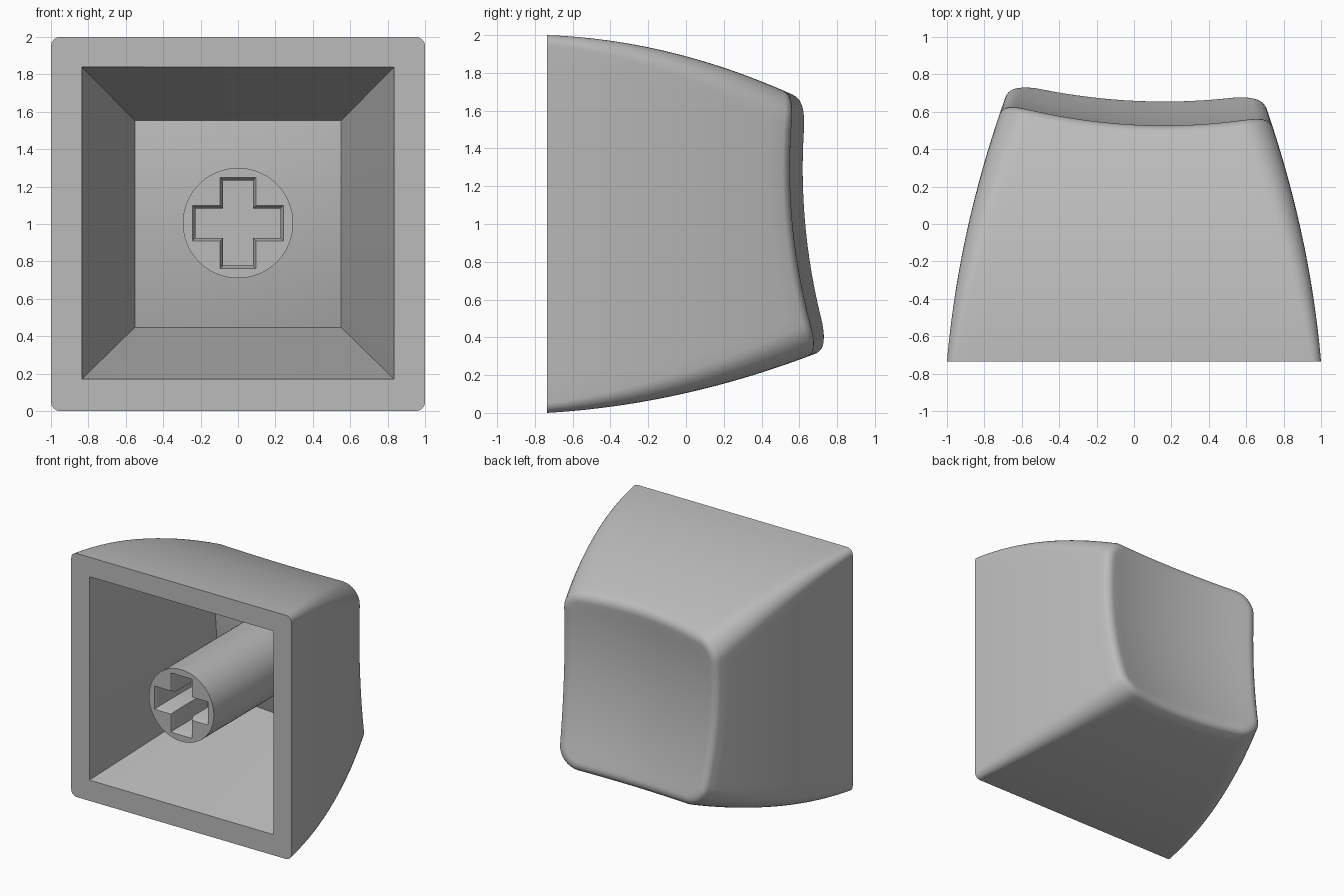
import bpy, bmesh, math
from mathutils import Vector

if "Cube" in bpy.data.objects:
    bpy.data.objects.remove(bpy.data.objects["Cube"])

FRONT = -0.735   # plane of the open side
MID = 1.0        # height of the centre axis

# One plain grey plastic
grey = bpy.data.materials.new("grey plastic")
grey.use_nodes = True
color = (0.5, 0.5, 0.5, 1)
grey.diffuse_color = color
grey.node_tree.nodes["Principled BSDF"].inputs["Base Color"].default_value = color


def finish(bm, name):
    bmesh.ops.remove_doubles(bm, verts=bm.verts, dist=0.0002)
    bmesh.ops.recalc_face_normals(bm, faces=bm.faces)
    mesh = bpy.data.meshes.new(name)
    bm.to_mesh(mesh)
    bm.free()
    mesh.materials.append(grey)
    obj = bpy.data.objects.new(name, mesh)
    bpy.context.collection.objects.link(obj)
    bpy.ops.object.select_all(action='DESELECT')
    obj.select_set(True)
    bpy.context.view_layer.objects.active = obj
    bpy.ops.object.shade_smooth_by_angle(angle=math.radians(32))


def loft(bm, rings):
    rows = [[bm.verts.new(p) for p in ring] for ring in rings]
    for a, b in zip(rows, rows[1:]):
        for i in range(len(a)):
            j = (i + 1) % len(a)
            bm.faces.new((a[i], a[j], b[j], b[i]))
    return rows


# Rounded rectangle template: straight-part position and corner direction
def template(corner=8, straight=20):
    out = []
    for q in range(4):
        base = q * math.pi / 2
        sx, sz = ((1, 1), (-1, 1), (-1, -1), (1, -1))[q]
        for k in range(corner + 1):
            a = base + math.pi / 2 * k / corner
            out.append((sx, sz, math.cos(a), math.sin(a)))
        a = base + math.pi / 2
        for k in range(1, straight):
            u = 1 - 2 * k / straight
            pos = ((u, 1), (-1, u), (-u, -1), (1, -u))[q]
            out.append((*pos, math.cos(a), math.sin(a)))
    return out


TEMPLATE = template()


def dish(x, z):
    """Tilted spherical finger surface."""
    h = z - MID
    return 0.525 - 0.055 * x - 0.1 * h + 0.17 * (x * x + h * h)


def section(p, depth, inset=0.0):
    """Point of the tapering outer outline at a depth behind the opening."""
    half = 1 - 0.087 * depth - 0.095 * depth ** 2 - inset
    top = 2 - 0.036 * depth - 0.159 * depth ** 2 - inset
    low = 0.059 * depth + 0.114 * depth ** 2 + inset
    r = 0.05 + 0.09 * depth - inset
    sx, sz, cx, cz = p
    x = sx * (half - r) + cx * r
    z = (top + low) / 2 + sz * ((top - low) / 2 - r) + cz * r
    return x, z


FILLET, LEAN = 0.09, math.radians(25)
DROP = FILLET * (1 - math.sin(LEAN))


def wall_depth(p, s):
    depth = 1.3 * s
    for _ in range(8):
        depth = s * (dish(*section(p, depth)) - DROP - FRONT)
    return depth


def wall_ring(s):
    ring = []
    for p in TEMPLATE:
        d = wall_depth(p, s)
        x, z = section(p, d)
        ring.append((x, FRONT + d, z))
    return ring


RIM = [wall_depth(p, 1) for p in TEMPLATE]


def fillet_ring(angle):
    inset = FILLET * (math.cos(LEAN) - math.cos(angle))
    drop = FILLET * (1 - math.sin(angle))
    ring = []
    for p, d in zip(TEMPLATE, RIM):
        x, z = section(p, d, inset)
        ring.append((x, dish(x, z) - drop, z))
    return ring


def shrink(ring, f, offset):
    ring = [(x * f, MID + (z - MID) * f) for x, _, z in ring]
    return [(x, dish(x, z) - offset, z) for x, z in ring]


# Cap shell: ceiling, inner walls, front frame, outer walls, rim, dish
STEPS = 12
opening = [(sx * 0.835, FRONT, 1.005 + sz * 0.835) for sx, sz, _, _ in TEMPLATE]
ceiling = [(sx * 0.552, 0, MID + sz * 0.553) for sx, sz, _, _ in TEMPLATE]
rings = [shrink(ceiling, k / STEPS, 0.1) for k in range(STEPS + 1)]
rings.append(opening)
rings += [wall_ring(k / 16) for k in range(17)]
edge = [fillet_ring(LEAN + (math.pi / 2 - LEAN) * k / 7) for k in range(1, 8)]
rings += edge
rings += [shrink(edge[-1], 1 - k / STEPS, 0) for k in range(1, STEPS + 1)]
bm = bmesh.new()
loft(bm, rings)
finish(bm, "cap_shell")


# Stem: round post with a cross-shaped socket
def cross(inset, y):
    long, thin = 0.243 - inset, 0.095 - inset
    quarter = [(long, -thin), (long, thin), (thin, thin)]
    pts = []
    for q in range(4):
        c, s = ((1, 0), (0, 1), (-1, 0), (0, -1))[q]
        pts += [(x * c - z * s, y, 1.005 + x * s + z * c) for x, z in quarter]
    return pts


def circle(y, n=64):
    return [(0.295 * math.cos(2 * math.pi * k / n), y,
             1.005 + 0.295 * math.sin(2 * math.pi * k / n)) for k in range(n)]


bm = bmesh.new()
post = loft(bm, [circle(FRONT), circle(0.48)])
socket = loft(bm, [cross(0, FRONT), cross(0.016, FRONT + 0.04),
                   cross(0.016, FRONT + 0.45)])
bm.faces.new(post[-1])
bm.faces.new(socket[-1])
mouth = []
for row in (post[0], socket[0]):
    mouth += [bm.edges.get((row[i - 1], row[i])) for i in range(len(row))]
bmesh.ops.triangle_fill(bm, edges=mouth, use_beauty=True,
                        normal=Vector((0, -1, 0)))
finish(bm, "stem")
